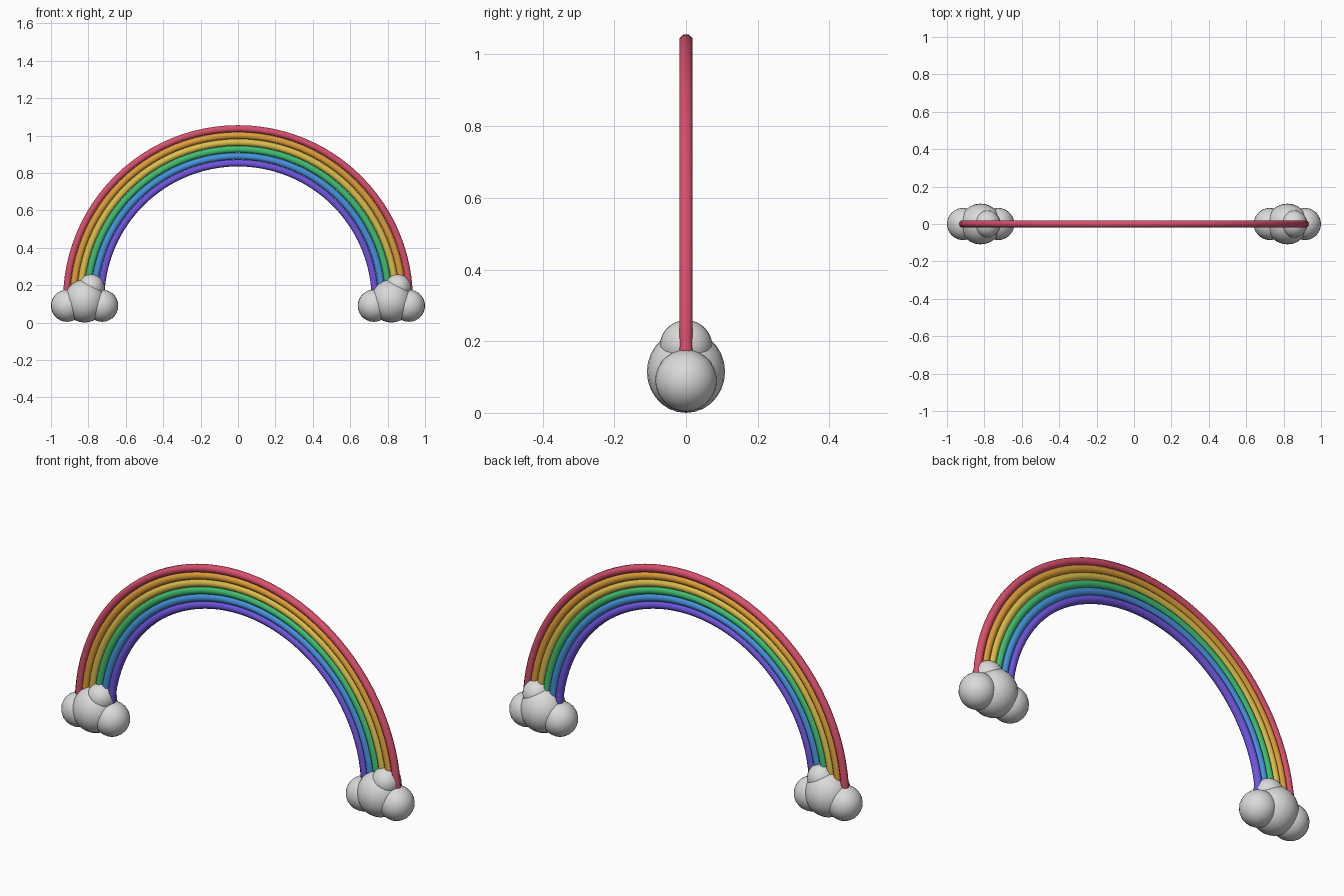
import bpy
import bmesh
from math import cos, sin, pi, radians
from mathutils import Vector

cube = bpy.data.objects.get("Cube")
if cube:
    bpy.data.objects.remove(cube, do_unlink=True)


def make_material(name, rgb):
    mat = bpy.data.materials.new(name)
    mat.use_nodes = True
    mat.diffuse_color = (*rgb, 1)
    mat.node_tree.nodes["Principled BSDF"].inputs["Base Color"].default_value = (*rgb, 1)
    return mat


def finish(bm, name, mat):
    bmesh.ops.recalc_face_normals(bm, faces=bm.faces)
    for face in bm.faces:
        face.smooth = len(face.verts) < 5
    mesh = bpy.data.meshes.new(name)
    bm.to_mesh(mesh)
    bm.free()
    mesh.materials.append(mat)
    obj = bpy.data.objects.new(name, mesh)
    bpy.context.collection.objects.link(obj)
    return obj


# Half-circle tube with an octagonal section and capped feet
def arch_band(name, radius, mat, base=0.12, tube=0.0198, sides=8, steps=48):
    bm = bmesh.new()
    rings = []
    for i in range(steps + 1):
        a = pi * i / steps
        ring = []
        for j in range(sides):
            t = 2 * pi * (j + 0.5) / sides
            r = radius + tube * cos(t)
            ring.append(bm.verts.new((r * cos(a), tube * sin(t), base + r * sin(a))))
        rings.append(ring)
    for lower, upper in zip(rings, rings[1:]):
        for j in range(sides):
            k = (j + 1) % sides
            bm.faces.new((lower[j], lower[k], upper[k], upper[j]))
    bm.faces.new(rings[0])
    bm.faces.new(rings[-1])
    return finish(bm, name, mat)


# Cloud puff: a rounded ball with its own radius on each axis
def puff(name, center, size, mat):
    bm = bmesh.new()
    bmesh.ops.create_uvsphere(bm, u_segments=24, v_segments=14, radius=1)
    bmesh.ops.scale(bm, vec=Vector(size), verts=bm.verts)
    bmesh.ops.translate(bm, vec=Vector(center), verts=bm.verts)
    return finish(bm, name, mat)


# Coloured bands, outermost first
bands = [
    ("red", (0.69, 0.08, 0.15)),
    ("orange", (0.74, 0.34, 0.04)),
    ("yellow", (0.72, 0.52, 0.07)),
    ("green", (0.05, 0.52, 0.17)),
    ("blue", (0.06, 0.29, 0.72)),
    ("purple", (0.16, 0.09, 0.72)),
]
for i, (color, rgb) in enumerate(bands):
    arch_band(color + "_band", 0.917 - 0.0368 * i, make_material(color, rgb))

# The same cloud sits at each foot of the arch
cloud_white = make_material("cloud_white", (0.7, 0.7, 0.7))
puffs = [
    ("outer_side", -0.094, 0.09, (0.086, 0.086, 0.086)),
    ("inner_side", 0.094, 0.09, (0.086, 0.086, 0.086)),
    ("middle", 0, 0.115, (0.112, 0.109, 0.115)),
    ("top", 0.035, 0.188, (0.071, 0.073, 0.071)),
]
for side, x in (("right", -0.82), ("left", 0.82)):
    for part, dx, z, size in puffs:
        if side == "left" and part.endswith("_side"):
            dx = -dx
        puff(f"{side}_cloud_{part}_puff", (x + dx, 0, z), size, cloud_white)
